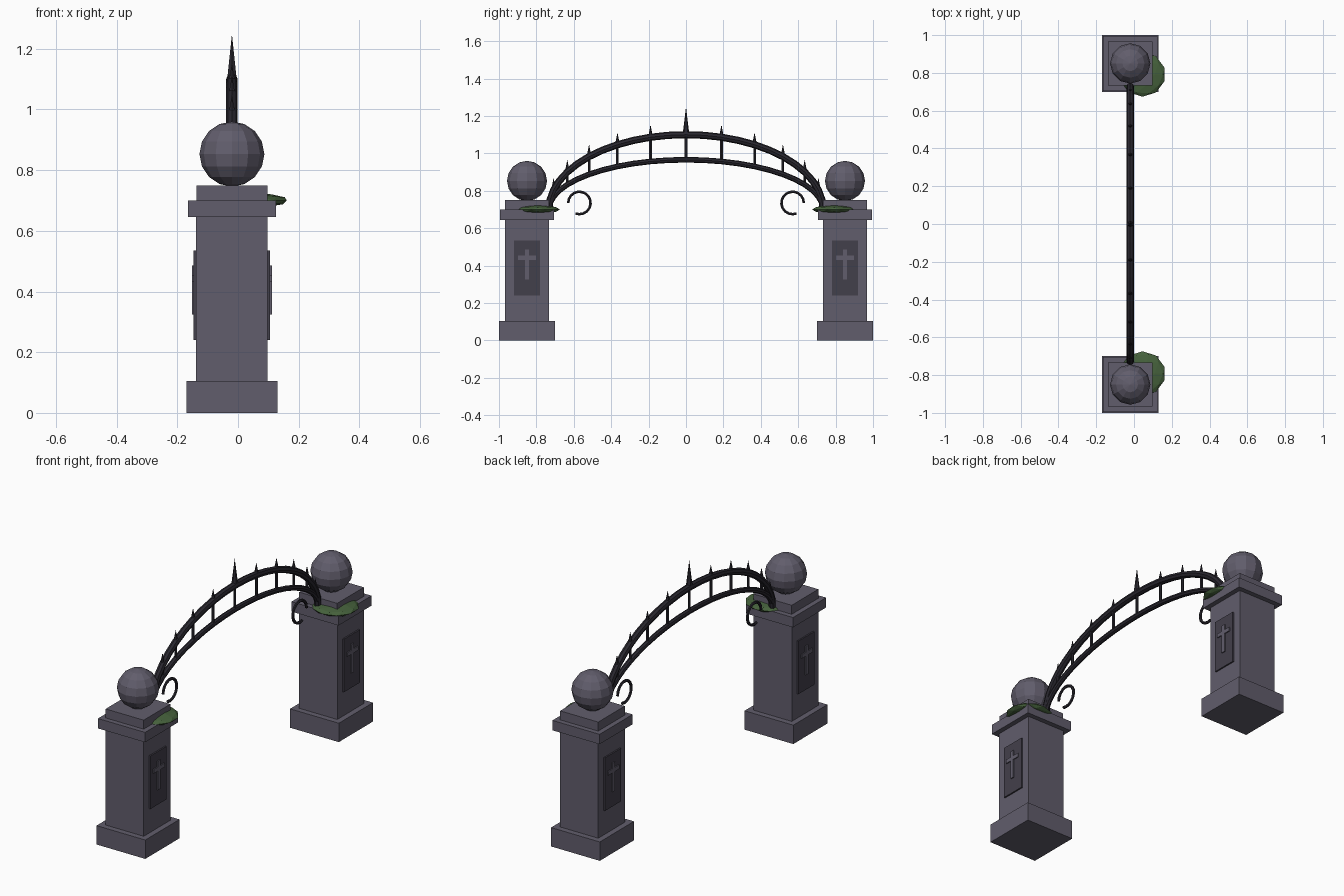
import bpy
from math import sin, cos, radians

if "Cube" in bpy.data.objects:
    bpy.data.objects.remove(bpy.data.objects["Cube"])

CX = -0.02   # centre plane of pillars and arch
PY = 0.85    # pillar distance from the middle


def material(name, rgb):
    m = bpy.data.materials.new(name)
    m.diffuse_color = (*rgb, 1)
    m.use_nodes = True
    m.node_tree.nodes["Principled BSDF"].inputs["Base Color"].default_value = m.diffuse_color
    return m


STONE = material("stone", (0.12, 0.11, 0.15))
DARK = material("dark_stone", (0.055, 0.05, 0.07))
IRON = material("iron", (0.022, 0.02, 0.028))
MOSS = material("moss", (0.06, 0.12, 0.045))


def finish(name, mat):
    o = bpy.context.object
    o.name = name
    o.data.materials.append(mat)
    return o


def box(name, mat, center, size):
    bpy.ops.mesh.primitive_cube_add(size=1, location=center)
    o = finish(name, mat)
    o.scale = size
    return o


def tube(name, points, radius, res):
    cu = bpy.data.curves.new(name, 'CURVE')
    cu.dimensions = '3D'
    cu.bevel_depth = radius
    cu.bevel_resolution = res
    cu.use_fill_caps = True
    sp = cu.splines.new('POLY')
    sp.points.add(len(points) - 1)
    for p, (y, z) in zip(sp.points, points):
        p.co = (CX, y, z, 1)
    sp.use_smooth = False
    o = bpy.data.objects.new(name, cu)
    bpy.context.collection.objects.link(o)
    bpy.ops.object.select_all(action='DESELECT')
    o.select_set(True)
    bpy.context.view_layer.objects.active = o
    bpy.ops.object.convert(target='MESH')
    return finish(name, IRON)


def arch_point(deg, height):
    a = radians(deg)
    return 0.733 * sin(a), 0.70 + height * cos(a)


OUTER, INNER = 0.40, 0.266

for s in (-1, 1):
    y = s * PY
    # pillar: width, bottom, top of each block
    for name, w, z0, z1 in (("pillar_base", 0.30, 0, 0.105),
                            ("pillar_shaft", 0.236, 0.105, 0.645),
                            ("pillar_cap", 0.29, 0.645, 0.70),
                            ("cap_slab", 0.234, 0.70, 0.75)):
        box(name, STONE, (CX, y, (z0 + z1) / 2), (w, w, z1 - z0))
    # ball finial
    bpy.ops.mesh.primitive_uv_sphere_add(segments=12, ring_count=8, radius=0.107,
                                         location=(CX, y, 0.853))
    finish("ball_finial", STONE)
    # recessed-look panels with crosses on both faces
    for f in (-1, 1):
        box("panel", DARK, (CX + f * 0.117, y, 0.388), (0.018, 0.14, 0.295))
        box("cross_upright", STONE, (CX + f * 0.124, y, 0.405), (0.016, 0.022, 0.16))
        box("cross_bar", STONE, (CX + f * 0.124, y, 0.442), (0.015, 0.095, 0.022))
    # moss patch draped over the cap corner
    bpy.ops.mesh.primitive_ico_sphere_add(subdivisions=2, radius=1,
                                          location=(0.045, s * 0.792, 0.70))
    finish("moss_patch", MOSS).scale = (0.122, 0.118, 0.024)
    # iron scroll beside the pillar
    arc = [radians(180 - 290 * i / 14) for i in range(15)]
    tube("scroll", [(-s * (-0.57 + 0.06 * cos(a)), 0.735 + 0.06 * sin(a))
                    for a in arc], 0.008, 1)

# arch rails
for name, h, r in (("outer_rail", OUTER, 0.019), ("inner_rail", INNER, 0.015)):
    tube(name, [arch_point(-90 + 7.5 * i, h) for i in range(25)], r, 2)

# uprights and spikes
for d in range(-75, 76, 15):
    y, zo = arch_point(d, OUTER)
    zi = arch_point(d, INNER)[1]
    tube("upright", [(y, zi), (y, zo)], 0.008, 1)
    r, length = (0.018, 0.148) if d == 0 else (0.013, 0.066)
    bpy.ops.mesh.primitive_cone_add(vertices=6, radius1=r, radius2=0, depth=length,
                                    location=(CX, y, zo + length / 2))
    finish("spike", IRON)
